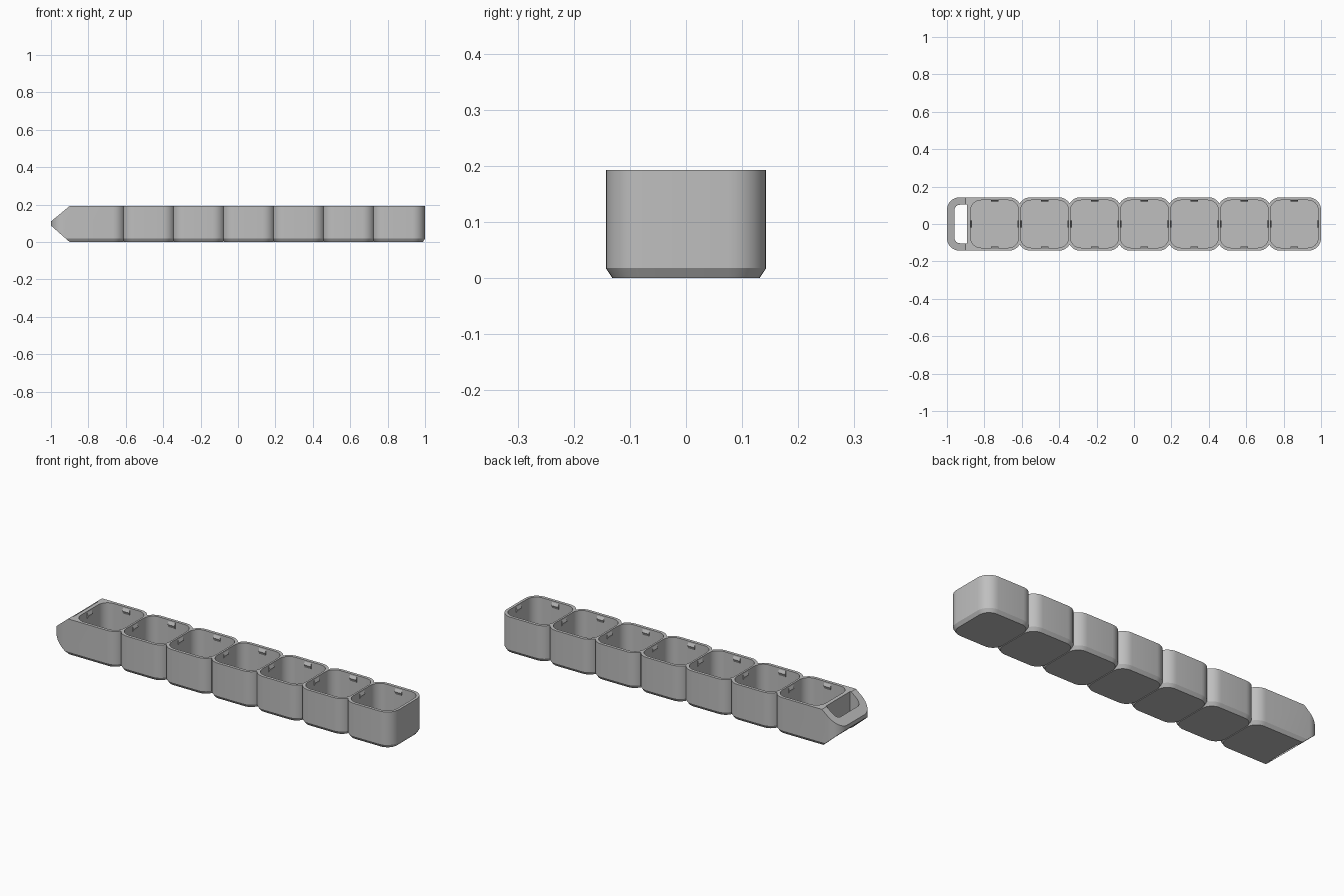
import bpy, bmesh, math
from mathutils import Vector, Matrix

if "Cube" in bpy.data.objects:
    bpy.data.objects.remove(bpy.data.objects["Cube"], do_unlink=True)

COUNT, PITCH, LAST_X = 7, 0.267, 0.857
HALF, HEIGHT, RADIUS = 0.143, 0.193, 0.068
INNER_X, INNER_Y, INNER_R, FLOOR = 0.1285, 0.127, 0.055, 0.02
CHAMFER, CHAMFER_Z = 0.012, 0.018
centres = [LAST_X - PITCH * i for i in range(COUNT)]

grey = bpy.data.materials.new("light grey plastic")
grey.use_nodes = True
colour = (0.52, 0.52, 0.52, 1)
grey.diffuse_color = colour
grey.node_tree.nodes["Principled BSDF"].inputs["Base Color"].default_value = colour


def rounded_loop(x0, x1, half_y, r, z, steps=8):
    """Points of a rounded rectangle, counter-clockwise."""
    pts = []
    corners = [(x1, half_y), (x0, half_y), (x0, -half_y), (x1, -half_y)]
    for q, (cx, cy) in enumerate(corners):
        ox = cx - math.copysign(r, cx - (x0 + x1) / 2)
        oy = cy - math.copysign(r, cy)
        for s in range(steps + 1):
            a = math.pi / 2 * (q + s / steps)
            pts.append((ox + r * math.cos(a), oy + r * math.sin(a), z))
    return pts


def loft(bm, loops):
    """Closed solid through a stack of loops."""
    rings = [[bm.verts.new(p) for p in loop] for loop in loops]
    n = len(rings[0])
    for low, high in zip(rings, rings[1:]):
        for i in range(n):
            j = (i + 1) % n
            bm.faces.new((low[i], low[j], high[j], high[i]))
    bm.faces.new(rings[0][::-1])
    bm.faces.new(rings[-1])


def finish(bm, name):
    bmesh.ops.recalc_face_normals(bm, faces=bm.faces)
    mesh = bpy.data.meshes.new(name)
    bm.to_mesh(mesh)
    bm.free()
    mesh.materials.append(grey)
    obj = bpy.data.objects.new(name, mesh)
    bpy.context.collection.objects.link(obj)
    return obj


def outer_block(name, x0, x1):
    bm = bmesh.new()
    c = CHAMFER
    loft(bm, [rounded_loop(x0 + c, x1 - c, HALF - c, RADIUS - c, 0),
              rounded_loop(x0, x1, HALF, RADIUS, CHAMFER_Z),
              rounded_loop(x0, x1, HALF, RADIUS, HEIGHT)])
    return bm


def combine(target, other, operation):
    mod = target.modifiers.new(operation, "BOOLEAN")
    mod.operation, mod.solver, mod.object = operation, "EXACT", other
    bpy.ops.object.select_all(action="DESELECT")
    target.select_set(True)
    bpy.context.view_layer.objects.active = target
    bpy.ops.object.modifier_apply(modifier=mod.name)
    bpy.data.objects.remove(other, do_unlink=True)


# End block, stretched into a handle and sliced to a wedge above and below
bm = outer_block("tray", -1.0, centres[-1] + HALF)
for z_edge, z_tip in ((HEIGHT, 0.11), (0, 0.088)):
    rise = z_edge - z_tip
    normal = Vector((-abs(rise), 0, math.copysign(0.1, rise)))
    cut = bmesh.ops.bisect_plane(bm, geom=bm.verts[:] + bm.edges[:] + bm.faces[:],
                                 plane_co=(-0.9, 0, z_edge), plane_no=normal,
                                 clear_outer=True)
    rim = [e for e in cut["geom_cut"] if isinstance(e, bmesh.types.BMEdge)]
    bmesh.ops.holes_fill(bm, edges=rim, sides=0)
tray = finish(bm, "tray")

# Remaining cup bodies
for cx in centres[-2::-1]:
    body = finish(outer_block("cup", cx - HALF, cx + HALF), "cup")
    combine(tray, body, "UNION")

# Cup cavities and the handle opening
bm = bmesh.new()
for cx in centres:
    loft(bm, [rounded_loop(cx - INNER_X, cx + INNER_X, INNER_Y, INNER_R, z)
              for z in (FLOOR, HEIGHT + 0.1)])
opening = []
for z in (-0.1, HEIGHT + 0.1):
    loop = rounded_loop(-0.96, -0.82, 0.103, 0.03, z)
    opening.append([(min(x, -0.894), y, z) for x, y, z in loop if x < -0.85]
                   + [(-0.894, -0.103, z), (-0.894, 0.103, z)])
loft(bm, opening)
cutter = finish(bm, "cutter")
cutter.hide_render = True
combine(tray, cutter, "DIFFERENCE")

# Small lid catches in the middle of each cavity wall
bm = bmesh.new()
for cx in centres:
    for k in range(4):
        reach = INNER_X if k % 2 == 0 else INNER_Y
        place = Matrix.Translation((cx, 0, 0)) @ Matrix.Rotation(k * math.pi / 2, 4, "Z")
        profile = [(reach + 0.002, 0.15), (reach - 0.007, 0.17), (reach + 0.002, 0.19)]
        loft(bm, [[place @ Vector((x, y, z)) for x, z in profile] for y in (-0.02, 0.02)])
finish(bm, "lid_catches")

# Smooth corners, crisp rims
bpy.ops.object.select_all(action="DESELECT")
tray.select_set(True)
bpy.context.view_layer.objects.active = tray
bpy.ops.object.shade_smooth_by_angle(angle=math.radians(25))
